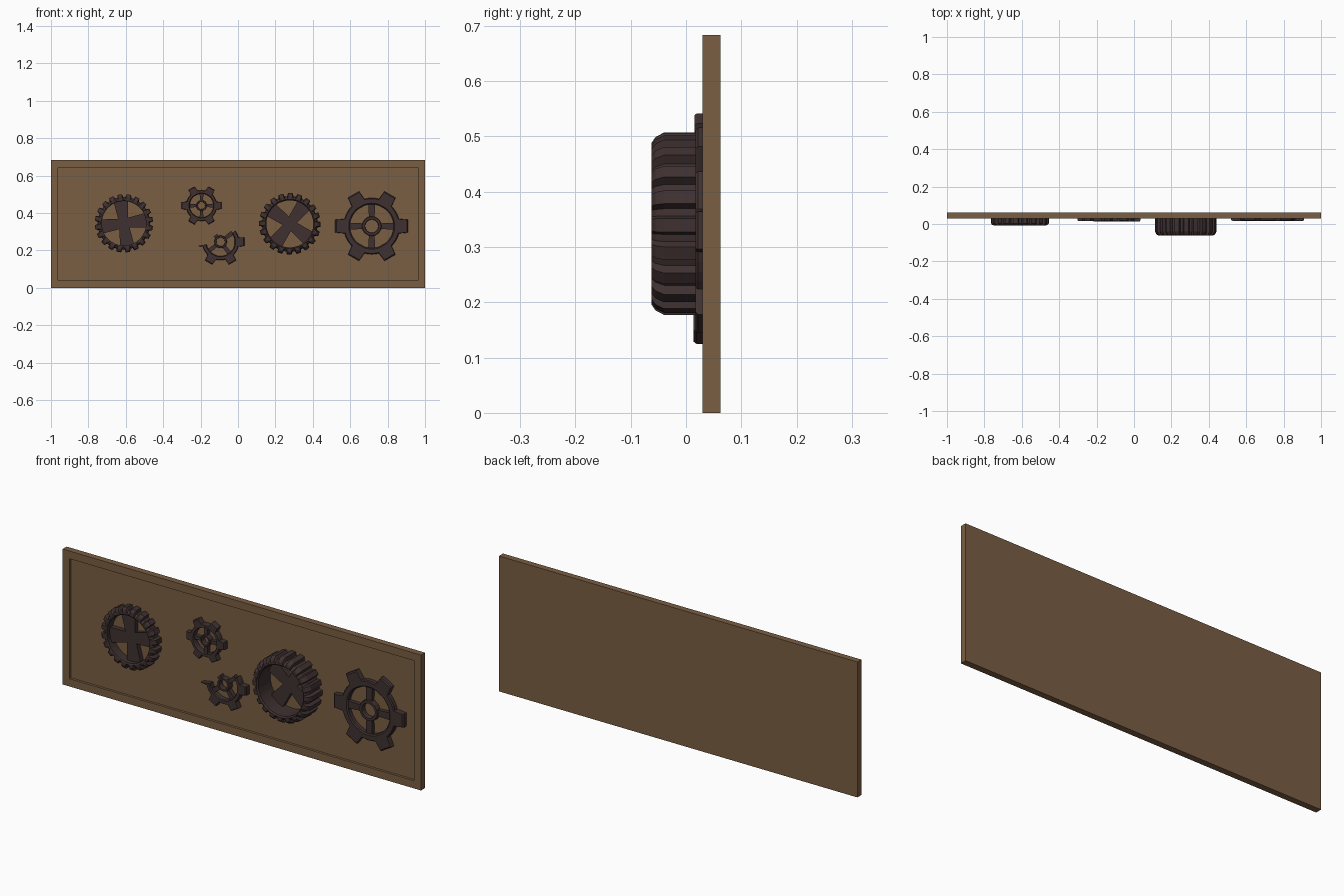
import bpy, bmesh, math
from math import radians, sin, cos

if "Cube" in bpy.data.objects:
    bpy.data.objects.remove(bpy.data.objects["Cube"])


def material(name, col):
    m = bpy.data.materials.new(name)
    m.diffuse_color = (*col, 1)
    m.use_nodes = True
    m.node_tree.nodes["Principled BSDF"].inputs["Base Color"].default_value = m.diffuse_color
    return m


WOOD = material("brown board", (0.195, 0.112, 0.056))
IRON = material("dark iron", (0.050, 0.030, 0.030))


def finish(name, bm, mat):
    bmesh.ops.recalc_face_normals(bm, faces=bm.faces)
    me = bpy.data.meshes.new(name)
    bm.to_mesh(me)
    bm.free()
    me.materials.append(mat)
    ob = bpy.data.objects.new(name, me)
    bpy.context.collection.objects.link(ob)
    return ob


def tooth_outline(n, r_tip, r_root, tip, base, start=0.0, arc=4):
    """(angle, radius) list; tip and base are half widths as a part of the pitch."""
    p = 360 / n
    pts = []
    for i in range(n):
        a = start + i * p
        pts += [(a - base * p, r_root), (a - tip * p, r_tip),
                (a + tip * p, r_tip), (a + base * p, r_root)]
        gap = (1 - 2 * base) * p
        pts += [(a + base * p + gap * k / arc, r_root) for k in range(1, arc)]
    return pts


def ring(name, c, outline, r_in, layers, closed=True):
    """Band with a hole; layers are (y, outer scale, inner scale), back to front."""
    bm = bmesh.new()
    loops = []
    for ang, r in outline:
        u, w = cos(radians(ang)), sin(radians(ang))
        sec = [(y, r * so) for y, so, si in layers]
        sec += [(y, r_in * si) for y, so, si in reversed(layers)]
        loops.append([bm.verts.new((c[0] + q * u, y, c[1] + q * w)) for y, q in sec])
    n, m = len(loops), len(loops[0])
    for i in range(n if closed else n - 1):
        a, b = loops[i], loops[(i + 1) % n]
        for j in range(m):
            k = (j + 1) % m
            bm.faces.new((a[j], a[k], b[k], b[j]))
    if not closed:
        bm.faces.new(loops[0])
        bm.faces.new(loops[-1])
    return finish(name, bm, IRON)


def spoke(name, c, ang, r0, r1, w0, w1, y0, y1):
    """Tapered bar from radius r0 to r1, with half widths w0 and w1."""
    bm = bmesh.new()
    u, v = cos(radians(ang)), sin(radians(ang))
    ends = []
    for y in (y0, y1):
        ends.append([bm.verts.new((c[0] + r * u - w * v, y, c[1] + r * v + w * u))
                     for r, w in ((r0, -w0), (r1, -w1), (r1, w1), (r0, w0))])
    bm.faces.new(ends[0])
    bm.faces.new(ends[1])
    for j in range(4):
        k = (j + 1) % 4
        bm.faces.new((ends[0][j], ends[0][k], ends[1][k], ends[1][j]))
    return finish(name, bm, IRON)


# Board with a shallow recessed panel
bm = bmesh.new()
bmesh.ops.create_cube(bm, size=1)
for v in bm.verts:
    v.co = (v.co.x * 2, 0.046 + v.co.y * 0.032, 0.3415 + v.co.z * 0.683)
bm.normal_update()
front = [f for f in bm.faces if f.normal.y < -0.9]
bmesh.ops.inset_region(bm, faces=front, thickness=0.055)
edge = bmesh.ops.extrude_face_region(bm, geom=front)
bmesh.ops.delete(bm, geom=front, context='FACES_ONLY')
for v in edge["geom"]:
    if isinstance(v, bmesh.types.BMVert):
        v.co.y += 0.012
finish("board", bm, WOOD)

BACK = 0.045

# Two wide cog wheels with many teeth and broad flaring arms
for name, c, r, y, n, turn, ch in (("left_cog", (-0.61, 0.345), 0.156, -0.008, 20, 8, 0.012),
                                   ("deep_cog", (0.277, 0.342), 0.165, -0.062, 20, 53, 0.022)):
    out = tooth_outline(n, r, r * 0.90, 0.24, 0.36, turn, 2)
    ring(name + "_rim", c, out, r * 0.76,
         [(BACK, 1, 1), (y + ch, 1, 1), (y + ch * 0.3, 0.95, 1.0), (y, 0.89, 1.05)])
    for i in range(4):
        spoke(f"{name}_arm_{i}", c, turn + 90 * i, 0, r * 0.8,
              0.024, r * 0.25, BACK, 0.018)


# Flat six-tooth gears with a hub ring and four thin spokes
def flat_gear(name, c, r, y, spokes, span=None):
    out = tooth_outline(6, r, r * 0.76, 0.165, 0.25)
    if span:
        out = sorted((((a + 200) % 360) - 200, q) for a, q in out)
        out = [p for p in out if span[0] <= p[0] <= span[1]]
    ring(name + "_rim", c, out, r * 0.59,
         [(BACK, 1, 1), (y + 0.005, 1, 1), (y, 0.97, 1.05)], closed=not span)
    hub = [(k * 22.5, r * 0.265) for k in range(16)]
    ring(name + "_hub", c, hub, r * 0.18,
         [(BACK, 1, 1), (y + 0.004, 1, 1), (y, 0.95, 1.05)])
    for i, (a, reach) in enumerate(spokes):
        spoke(f"{name}_spoke_{i}", c, a, r * 0.22, r * reach,
              r * 0.075, r * 0.095, BACK, y + 0.006)


cross = [(a, 0.64) for a in (0, 90, 180, 270)]
flat_gear("large_gear", (0.715, 0.33), 0.198, 0.017, cross)
flat_gear("small_gear", (-0.195, 0.44), 0.108, 0.015, cross)
# Broken gear: the upper part of its rim is missing
flat_gear("broken_gear", (-0.093, 0.246), 0.129, 0.014,
          [(38, 0.62), (128, 0.35), (218, 0.64), (308, 0.64)], (-186, 38))
